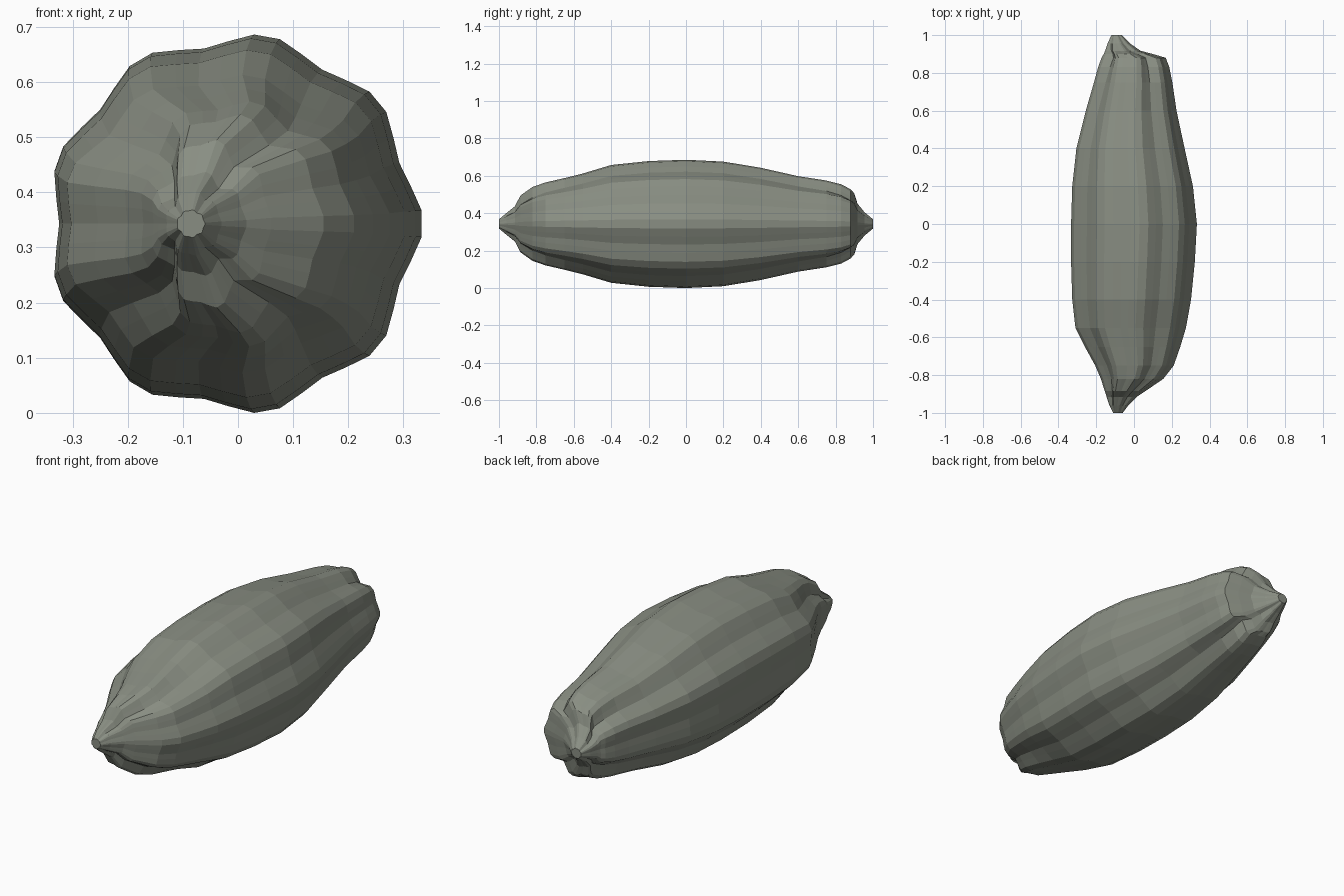
import bpy, bmesh
from math import sin, cos, pi, exp, radians

cube = bpy.data.objects.get("Cube")
if cube:
    bpy.data.objects.remove(cube)

MID_Z = 0.343
SEGMENTS = 45

# Stations along the pod: y, left edge x, right edge x, half height, crease depth
stations = [
    (-1, -.11, -.06, .025, .3), (-.96, -.13, -.03, .058, .6),
    (-.915, -.145, .015, .094, 1), (-.885, -.155, .06, .152, 1),
    (-.82, -.175, .155, .198, .7), (-.75, -.205, .21, .222, .4),
    (-.65, -.26, .245, .245, .2), (-.55, -.31, .275, .27, .1),
    (-.4, -.327, .302, .315, 0), (-.2, -.333, .322, .336, 0),
    (0, -.333, .333, .343, 0), (.2, -.327, .312, .333, 0),
    (.4, -.305, .268, .3, .1), (.6, -.255, .225, .255, .2),
    (.75, -.212, .203, .232, .4), (.83, -.19, .187, .212, .7),
    (.88, -.172, .168, .185, 1), (.9, -.16, .1, .163, 1),
    (.917, -.153, .035, .108, .8), (.955, -.14, -.02, .062, .5),
    (1, -.12, -.065, .025, .3),
]


def fit(values, low, high):
    a, b = min(values), max(values)
    return [low + (v - a) / (b - a) * (high - low) for v in values]


def crease(t, degrees):
    """A narrow valley on both the upper and the lower half of a ring."""
    return exp(-((abs(t) - radians(degrees)) / radians(14)) ** 2)


def lobed_ring(left, right, half, depth):
    """Nine shallow lobes, gathered into four by creases near the tips."""
    xs, zs = [], []
    for i in range(SEGMENTS):
        t = 2 * pi * i / SEGMENTS - pi
        r = 1 + .037 * cos(9 * t)
        r -= .17 * depth * (crease(t, 60) + crease(t, 140))
        xs.append(r * cos(t))
        zs.append(r * sin(t))
    return zip(fit(xs, left, right), fit(zs, MID_Z - half, MID_Z + half))


# Pod body: skin the rings and close both tips
bm = bmesh.new()
rings = []
for y, left, right, half, depth in stations:
    rings.append([bm.verts.new((x, y, z))
                  for x, z in lobed_ring(left, right, half, depth)])
for a, b in zip(rings, rings[1:]):
    for i in range(SEGMENTS):
        j = (i + 1) % SEGMENTS
        bm.faces.new((a[i], a[j], b[j], b[i]))
bm.faces.new(rings[0])
bm.faces.new(rings[-1])
bmesh.ops.recalc_face_normals(bm, faces=bm.faces)

mesh = bpy.data.meshes.new("lobed_pod")
bm.to_mesh(mesh)
bm.free()
pod = bpy.data.objects.new("lobed_pod", mesh)
bpy.context.collection.objects.link(pod)

# Grey green skin
colour = (.25, .27, .225, 1)
skin = bpy.data.materials.new("grey_green")
skin.use_nodes = True
skin.diffuse_color = colour
skin.node_tree.nodes["Principled BSDF"].inputs["Base Color"].default_value = colour
mesh.materials.append(skin)
